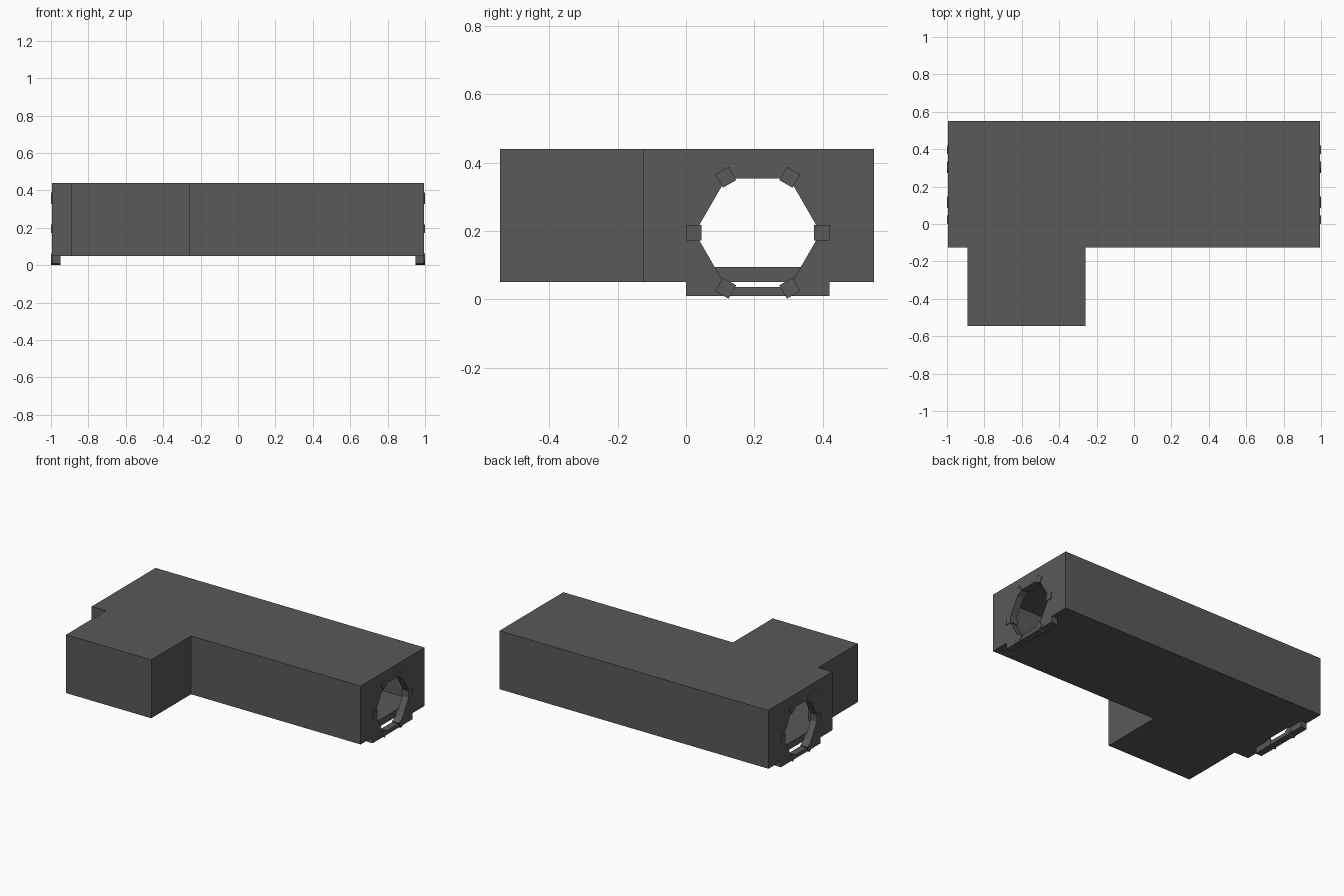
import bpy, bmesh
from math import cos, sin, radians
from mathutils import Matrix

if "Cube" in bpy.data.objects:
    bpy.data.objects.remove(bpy.data.objects["Cube"])

CY, CZ = 0.21, 0.195      # centre of the hexagonal docking openings
EX = 0.995                # end face of the hull
grey = bpy.data.materials.new("dark_grey")
grey.diffuse_color = (0.1, 0.1, 0.1, 1)
grey.use_nodes = True
grey.node_tree.nodes["Principled BSDF"].inputs["Base Color"].default_value = grey.diffuse_color


def finish(bm, name, helper=False):
    bmesh.ops.recalc_face_normals(bm, faces=bm.faces)
    me = bpy.data.meshes.new(name)
    bm.to_mesh(me)
    bm.free()
    ob = bpy.data.objects.new(name, me)
    bpy.context.collection.objects.link(ob)
    if helper:
        ob.hide_render = True
    else:
        me.materials.append(grey)
    return ob


def prism(name, pts, offset, helper=False):
    """Extrude a closed 3D outline along offset."""
    bm = bmesh.new()
    face = bm.faces.new([bm.verts.new(p) for p in pts])
    ext = bmesh.ops.extrude_face_region(bm, geom=[face], use_keep_orig=True)
    bmesh.ops.translate(bm, vec=offset,
                        verts=[g for g in ext["geom"] if isinstance(g, bmesh.types.BMVert)])
    return finish(bm, name, helper)


def l_shape(t, z):
    """L-shaped floor plan, inset by wall thickness t."""
    return [(-EX + t, -0.125 + t, z), (-0.89 + t, -0.125 + t, z), (-0.89 + t, -0.545 + t, z),
            (-0.26 - t, -0.545 + t, z), (-0.26 - t, -0.125 + t, z), (EX - t, -0.125 + t, z),
            (EX - t, 0.55 - t, z), (-EX + t, 0.55 - t, z)]


def cut(ob, cutter):
    m = ob.modifiers.new("cut", "BOOLEAN")
    m.operation, m.solver, m.object = "DIFFERENCE", "EXACT", cutter
    bpy.context.view_layer.objects.active = ob
    bpy.ops.object.modifier_apply(modifier=m.name)
    bpy.data.objects.remove(cutter)


def hexagon_cutter(side):
    r = 0.184
    pts = [(side * 0.942, CY + r * cos(radians(60 * i)), CZ + r * sin(radians(60 * i)))
           for i in range(6)]
    return prism("opening_cutter", pts, (side * 0.1, 0, 0), True)


# Hollow L-shaped hull
hull = prism("hull", l_shape(0, 0.05), (0, 0, 0.39))
cut(hull, prism("room_cutter", l_shape(0.045, 0.095), (0, 0, 0.3), True))

for side, label in ((-1, "left"), (1, "right")):
    cut(hull, hexagon_cutter(side))

    # Docking plate with hexagonal opening, hanging below the hull
    plate = prism(label + "_docking_plate",
                  [(side * 0.95, y, z) for y, z in ((0, 0.01), (0.42, 0.01), (0.42, 0.38), (0, 0.38))],
                  (side * 0.0455, 0, 0))
    cut(plate, hexagon_cutter(side))

    # Six latches round the opening
    bm = bmesh.new()
    for i in range(6):
        mat = (Matrix.Translation((side * 0.974, CY, CZ)) @ Matrix.Rotation(radians(60 * i), 4, "X")
               @ Matrix.Translation((0, 0.1875, 0)) @ Matrix.Diagonal((0.052, 0.045, 0.045, 1)))
        bmesh.ops.create_cube(bm, size=1, matrix=mat)
    finish(bm, label + "_latches")
